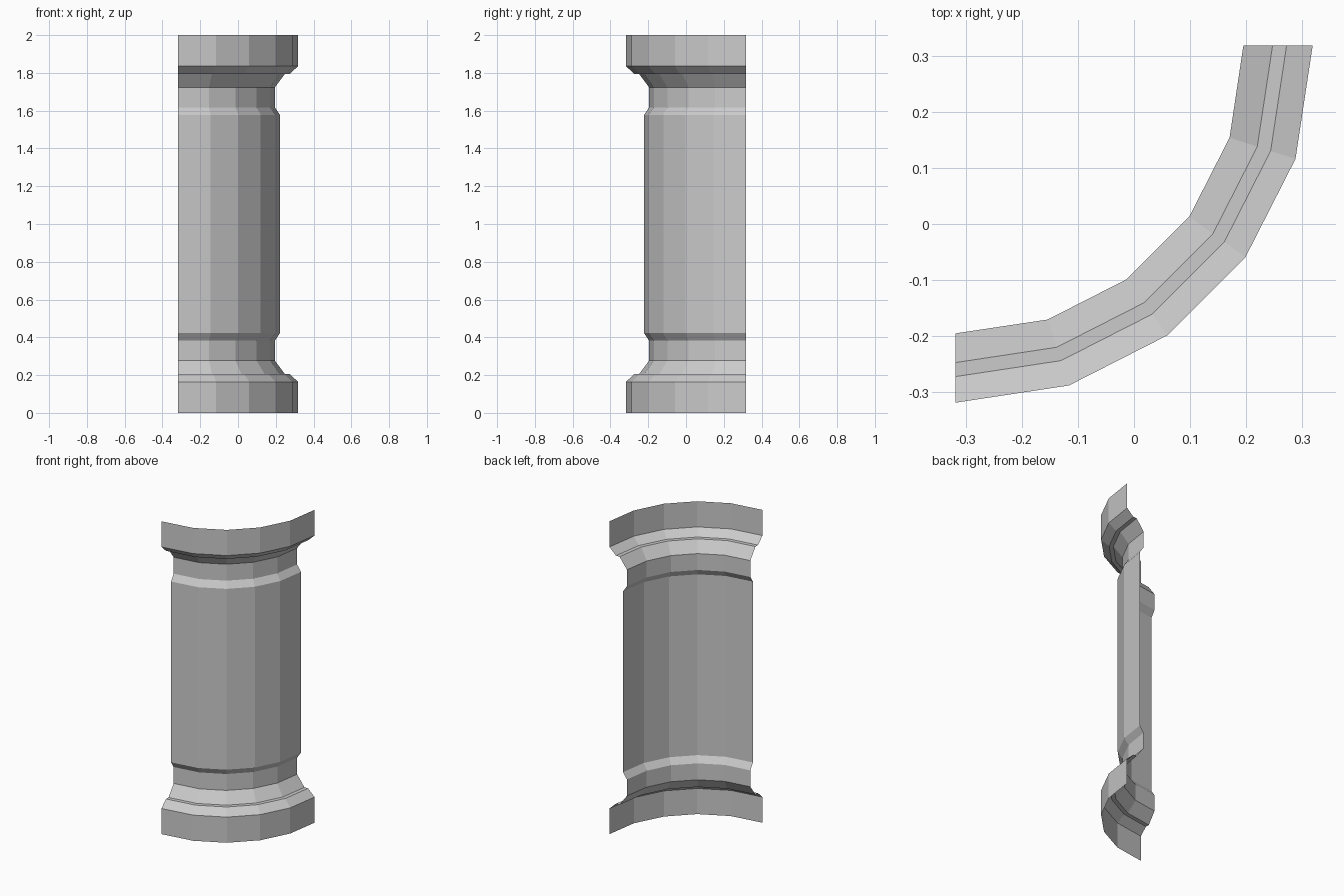
import bpy
import bmesh
from math import sin, cos, radians

if "Cube" in bpy.data.objects:
    bpy.data.objects.remove(bpy.data.objects["Cube"])

HALF = 0.3185      # half width of the piece in plan
CENTRE = 0.31      # arc centre at (-CENTRE, CENTRE)
STEPS = 5          # facets in the quarter turn

# Lower half of the moulding: (plan offset at the open end, height)
lower = [(0.3185, 0.0), (0.3185, 0.164), (0.272, 0.207), (0.247, 0.207),
         (0.195, 0.277), (0.195, 0.382), (0.222, 0.422)]
profile = lower + [(d, 2 - z) for d, z in reversed(lower)]


def plan_point(offset, step):
    """Point on the quarter arc; the two ends run on to the square border."""
    r = offset + CENTRE
    a = radians(90 / STEPS * step)
    x, y = -CENTRE + r * sin(a), CENTRE - r * cos(a)
    if step == 0:
        x = -HALF
    if step == STEPS:
        y = HALF
    return x, y


# Curved panel: a single open sheet swept round the quarter arc
bm = bmesh.new()
rows = [[bm.verts.new((*plan_point(d, s), z)) for s in range(STEPS + 1)]
        for d, z in profile]
for low, high in zip(rows, rows[1:]):
    for i in range(STEPS):
        bm.faces.new((low[i], low[i + 1], high[i + 1], high[i]))

mesh = bpy.data.meshes.new("curved_moulded_panel")
bm.to_mesh(mesh)
bm.free()
panel = bpy.data.objects.new("curved_moulded_panel", mesh)
bpy.context.collection.objects.link(panel)
